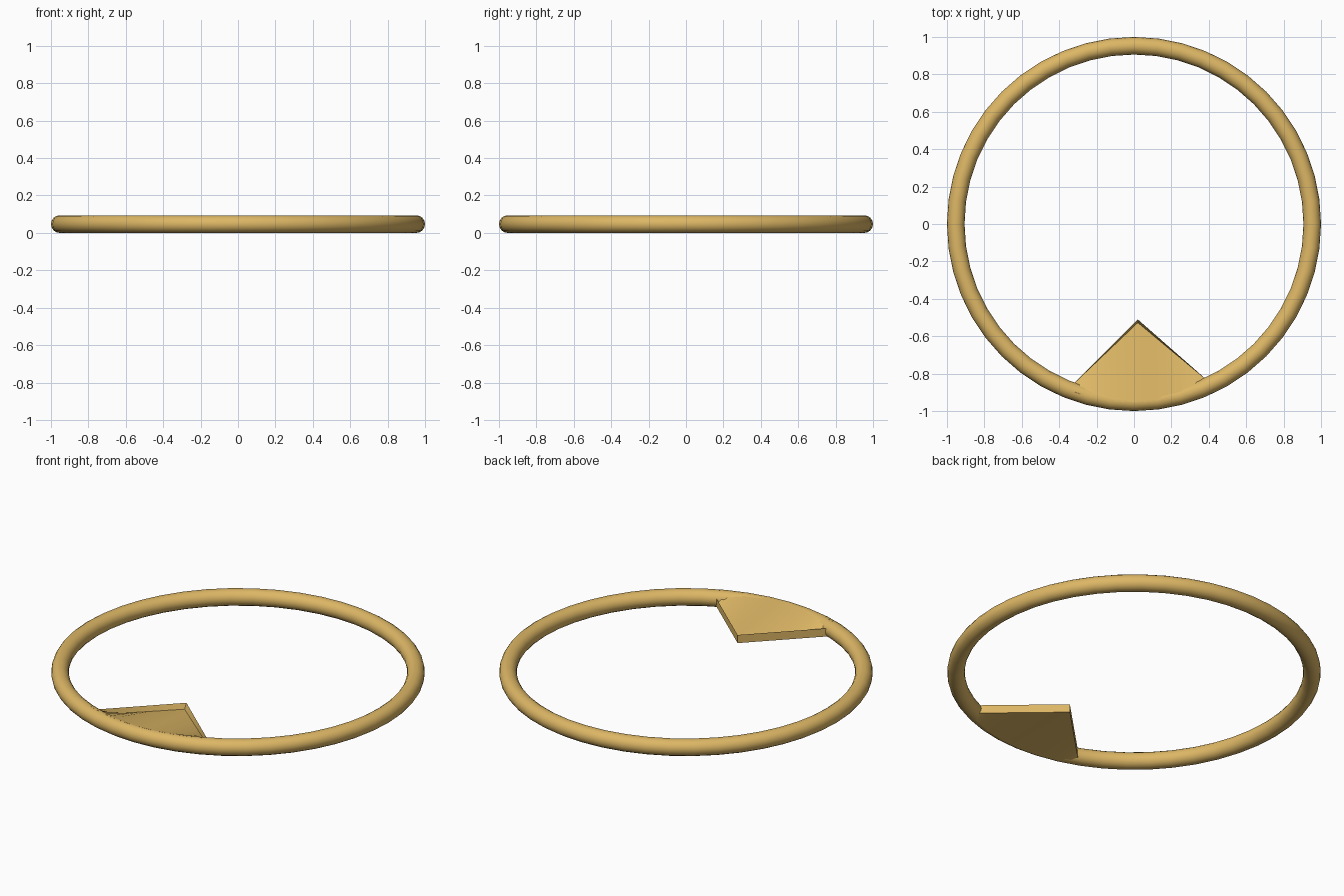
import bpy, bmesh, math
from mathutils import Vector

if "Cube" in bpy.data.objects:
    bpy.data.objects.remove(bpy.data.objects["Cube"])

TUBE = 0.047
RING = 1 - TUBE

mat = bpy.data.materials.new("ochre")
mat.diffuse_color = (0.72, 0.47, 0.13, 1)
mat.use_nodes = True
mat.node_tree.nodes["Principled BSDF"].inputs["Base Color"].default_value = mat.diffuse_color


def finish(obj, name, angle):
    obj.name = name
    obj.data.materials.append(mat)
    bpy.ops.object.select_all(action='DESELECT')
    obj.select_set(True)
    bpy.context.view_layer.objects.active = obj
    bpy.ops.object.shade_smooth_by_angle(angle=math.radians(angle))


# Round ring
bpy.ops.mesh.primitive_torus_add(major_radius=RING, minor_radius=TUBE,
                                 major_segments=48, minor_segments=16,
                                 location=(0, 0, TUBE))
finish(bpy.context.object, "ring", 60)

# Pointed tab: slopes from the ring down to a shallow lip along its two straight edges
left, tip, right = Vector((-0.325, -0.855)), Vector((0.02, -0.51)), Vector((0.385, -0.83))
a0, a1 = math.atan2(left.y, left.x), math.atan2(right.y, right.x)
N = 20
bm = bmesh.new()
rows = []
for i in range(N + 1):
    t = i / N
    a = a0 + (a1 - a0) * t
    arc = Vector((math.cos(a), math.sin(a))) * RING
    edge = left.lerp(tip, 2 * t) if t <= 0.5 else tip.lerp(right, 2 * t - 1)
    inner = edge.lerp(arc, 0.04)
    profile = [(arc, 2 * TUBE), (inner, 0.035), (edge, 0.066),
               (edge, 0.018), (arc, 0.0)]
    rows.append([bm.verts.new((p.x, p.y, z)) for p, z in profile])
for r, s in zip(rows, rows[1:]):
    for j in range(len(r)):
        k = (j + 1) % len(r)
        bm.faces.new((r[j], s[j], s[k], r[k]))
bm.faces.new(rows[0])
bm.faces.new(rows[-1])
bmesh.ops.recalc_face_normals(bm, faces=bm.faces)
mesh = bpy.data.meshes.new("tab")
bm.to_mesh(mesh)
bm.free()
tab = bpy.data.objects.new("tab", mesh)
bpy.context.collection.objects.link(tab)
finish(tab, "pointed_tab", 40)
